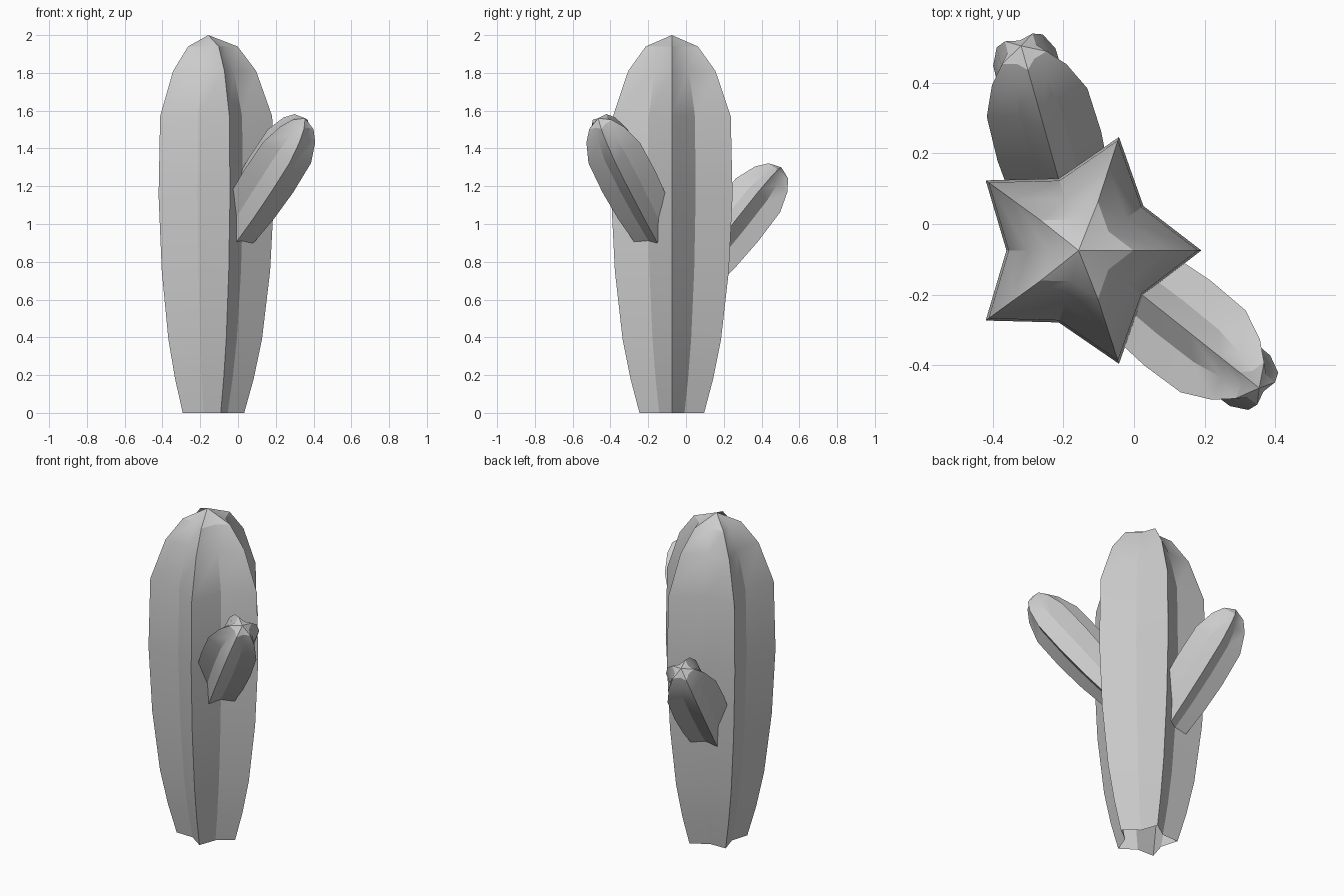
import bpy, bmesh, math
from mathutils import Vector, Matrix

if "Cube" in bpy.data.objects:
    bpy.data.objects.remove(bpy.data.objects["Cube"])

# Height and ridge radius up the full-size stem; valleys sit at a fixed ratio
PROFILE = [(0, .18), (.18, .23), (.39, .274), (.75, .317), (1.15, .338),
           (1.57, .328), (1.81, .243), (1.94, .145)]
VALLEY, RIDGES, HEIGHT = .635, 5, 2.0


def stem(name, matrix, apex_shift=0):
    """Ribbed star-section column, open at the base, closed to a point."""
    bm = bmesh.new()
    n = RIDGES * 2
    rings = []
    for z, r in PROFILE:
        ring = []
        for i in range(n):
            a = math.pi * i / RIDGES
            rr = r * (VALLEY if i % 2 else 1)
            ring.append(bm.verts.new((rr * math.cos(a), rr * math.sin(a), z)))
        rings.append(ring)
    for lo, hi in zip(rings, rings[1:]):
        for i in range(n):
            j = (i + 1) % n
            bm.faces.new((lo[i], lo[j], hi[j], hi[i]))
    apex = bm.verts.new((apex_shift, 0, HEIGHT))
    for i in range(n):
        bm.faces.new((rings[-1][i], rings[-1][(i + 1) % n], apex))
    bm.transform(matrix)
    me = bpy.data.meshes.new(name)
    bm.to_mesh(me)
    bm.free()
    ob = bpy.data.objects.new(name, me)
    bpy.context.collection.objects.link(ob)
    bpy.ops.object.select_all(action='DESELECT')
    ob.select_set(True)
    bpy.context.view_layer.objects.active = ob
    bpy.ops.object.shade_smooth_by_angle(angle=math.radians(30))
    return ob


def arm(name, tip, heading, tilt, scale):
    """Small stem leaning outward, one ridge facing up, ending at tip."""
    h = Vector((heading[0], heading[1], 0)).normalized()
    d = h * math.sin(tilt) + Vector((0, 0, math.cos(tilt)))
    up = Vector((0, 0, math.sin(tilt))) - h * math.cos(tilt)
    rot = Matrix((up, d.cross(up), d)).transposed().to_4x4()
    base = Vector(tip) - d * HEIGHT * scale
    return stem(name, Matrix.Translation(base) @ rot @ Matrix.Scale(scale, 4))


# Main trunk
stem("trunk", Matrix.Translation((-.147, -.075, 0)), -.01)

# Two side arms
arm("front_arm", (.355, -.465, 1.56), (.78, -.62), math.radians(39.5), .475)
arm("back_arm", (-.32, .505, 1.30), (-.27, .96), math.radians(39.5), .475)
